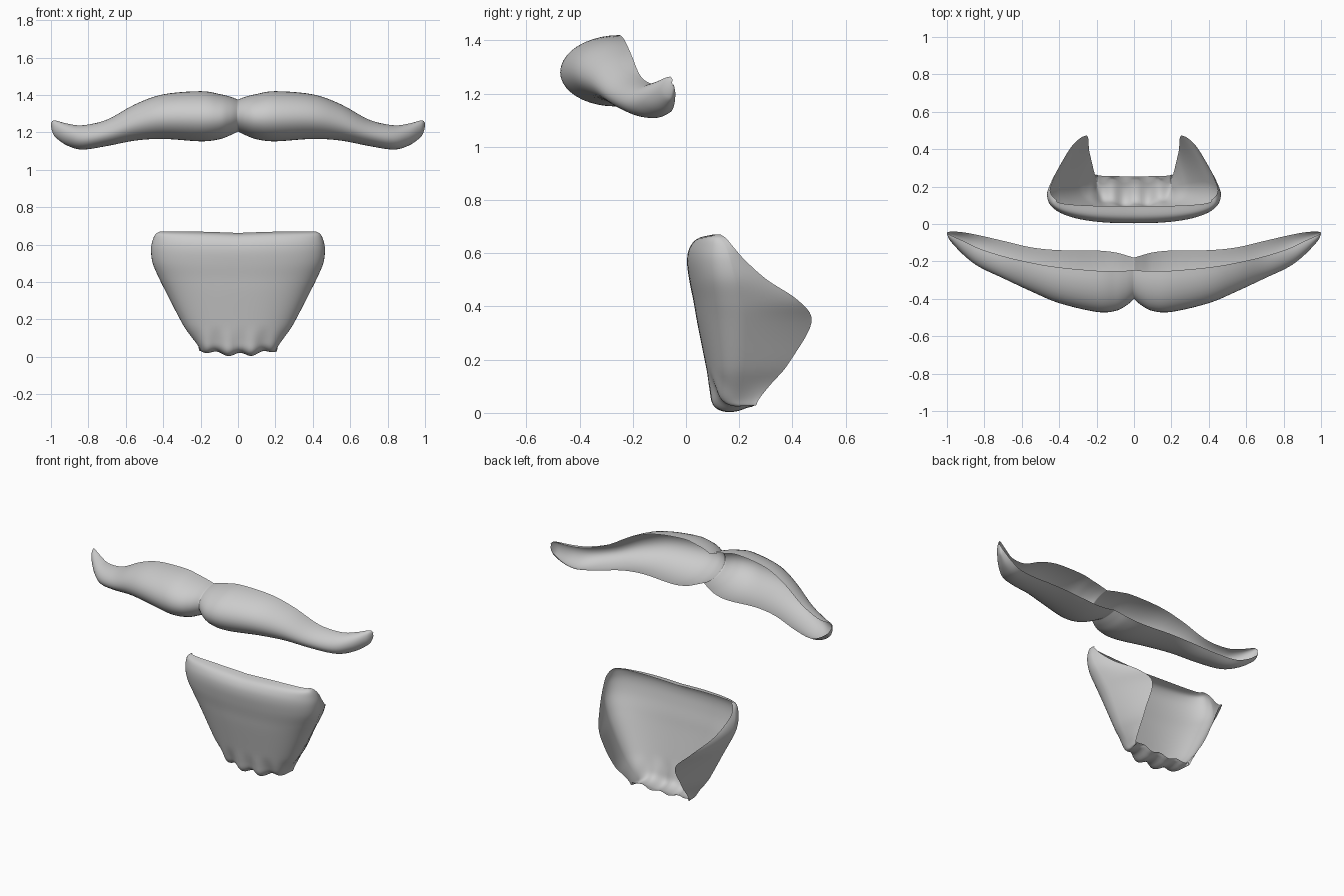
import bpy
import math


def catmull(keys, steps):
    """Smoothly resample rows of numbers."""
    out = []
    n = len(keys)
    for i in range(n - 1):
        a, b, c, d = keys[max(i - 1, 0)], keys[i], keys[i + 1], keys[min(i + 2, n - 1)]
        for s in range(steps):
            t = s / steps
            out.append([0.5 * (2 * q + (r - p) * t + (2 * p - 5 * q + 4 * r - w) * t * t
                               + (3 * q - p - 3 * r + w) * t ** 3)
                        for p, q, r, w in zip(a, b, c, d)])
    out.append(list(keys[-1]))
    return out


def loft(name, rows):
    """Skin equal-length rows of points into a smooth open shell facing the front."""
    m = len(rows[0])
    verts = [p for r in rows for p in r]
    faces = [(i * m + j, i * m + j + 1, (i + 1) * m + j + 1, (i + 1) * m + j)
             for i in range(len(rows) - 1) for j in range(m - 1)]
    mesh = bpy.data.meshes.new(name)
    mesh.from_pydata(verts, [], faces)
    if sum(p.normal.y * p.area for p in mesh.polygons) > 0:
        mesh.flip_normals()
    mesh.polygons.foreach_set("use_smooth", [True] * len(mesh.polygons))
    mesh.update()
    ob = bpy.data.objects.new(name, mesh)
    bpy.context.collection.objects.link(ob)
    return ob


# Moustache stations: x, top z, bottom z, front y, top edge y, back edge y, back edge z
stations = [
    (0.00, 1.375, 1.205, -0.400, -0.245, -0.180, 1.215),
    (0.04, 1.390, 1.185, -0.435, -0.250, -0.168, 1.200),
    (0.10, 1.405, 1.163, -0.465, -0.252, -0.152, 1.180),
    (0.20, 1.420, 1.152, -0.470, -0.250, -0.142, 1.170),
    (0.40, 1.403, 1.165, -0.423, -0.232, -0.140, 1.180),
    (0.55, 1.350, 1.156, -0.360, -0.207, -0.125, 1.170),
    (0.70, 1.268, 1.127, -0.290, -0.172, -0.090, 1.142),
    (0.83, 1.238, 1.108, -0.228, -0.130, -0.060, 1.130),
    (0.91, 1.246, 1.128, -0.167, -0.092, -0.045, 1.155),
    (0.97, 1.262, 1.168, -0.105, -0.065, -0.040, 1.195),
    (0.99, 1.262, 1.195, -0.078, -0.056, -0.042, 1.215),
    (1.00, 1.250, 1.232, -0.052, -0.050, -0.046, 1.235),
]


def moustache_section(x, zt, zb, yf, yt, yb, zk):
    zm = zb + 0.48 * (zt - zb)
    yu = yf + 0.62 * (yb - yf)          # lowest point of the section
    pts = []
    for k in range(11):                 # upper front quarter
        a = math.pi / 2 * k / 10
        pts.append((x, yt + (yf - yt) * math.sin(a), zm + (zt - zm) * math.cos(a)))
    for k in range(1, 11):              # lower front quarter
        a = math.pi / 2 * k / 10
        pts.append((x, yu + (yf - yu) * math.cos(a), zm + (zb - zm) * math.sin(a)))
    for k in range(1, 5):               # underside curling up to the back edge
        t = k / 4
        pts.append((x, yu + (yb - yu) * t, zb + (zk - zb) * t * t))
    return pts


moustache = loft("moustache", [moustache_section(*s) for s in catmull(stations, 5)])
mirror = moustache.modifiers.new("mirror", "MIRROR")
mirror.use_clip = True

# Beard levels: z, front y, half width, y of widest point, back edge x, back edge y
levels = [
    (0.025, 0.255, 0.195, 0.262, 0.200, 0.265),
    (0.004, 0.200, 0.195, 0.235, 0.203, 0.262),
    (0.005, 0.145, 0.200, 0.210, 0.208, 0.265),
    (0.030, 0.108, 0.212, 0.200, 0.212, 0.275),
    (0.090, 0.092, 0.248, 0.200, 0.222, 0.315),
    (0.200, 0.070, 0.310, 0.205, 0.240, 0.395),
    (0.340, 0.042, 0.382, 0.205, 0.252, 0.472),
    (0.420, 0.028, 0.422, 0.195, 0.325, 0.425),
    (0.500, 0.012, 0.456, 0.180, 0.400, 0.305),
    (0.570, 0.004, 0.465, 0.165, 0.435, 0.225),
    (0.620, 0.012, 0.457, 0.150, 0.448, 0.180),
    (0.655, 0.040, 0.440, 0.130, 0.437, 0.150),
    (0.668, 0.095, 0.415, 0.125, 0.415, 0.130),
]


def beard_row(z, yf, w, yc, xb, yb):
    half = []
    for k in range(25):                 # rounded front
        a = math.pi / 2 * k / 24
        half.append((w * math.sin(a) ** 0.8, yc - (yc - yf) * max(math.cos(a), 0) ** 0.8))
    for k in range(1, 13):              # cheek wrapping to the back edge
        t = k / 12
        ym = yc + 0.5 * (yb - yc)
        half.append(((1 - t) ** 2 * w + 2 * t * (1 - t) * (w + 0.3 * (xb - w)) + t * t * xb,
                     (1 - t) ** 2 * yc + 2 * t * (1 - t) * ym + t * t * yb))
    outline = [(-x, y) for x, y in reversed(half[1:])] + half
    row = []
    low = max(0.0, 1 - z / 0.16)        # tufts fade out upwards
    high = max(0.0, (z - 0.5) / 0.17)
    for x, y in outline:
        edge = max(0.0, 1 - (abs(x) / 0.26) ** 4)
        wave = math.cos(2 * math.pi * (x + 0.052) / 0.125) * edge
        dy = -0.011 * wave * low if y < 0.24 else 0
        dz = low * (0.010 * (1 - wave) + 0.022 * min(1, (x / 0.2) ** 2))
        dz += high * (0.008 * math.sin(min(abs(x) / 0.3, 1) * math.pi / 2) - 0.006)
        row.append((x, y + dy, z + dz))
    return row


beard = loft("beard", [beard_row(*s) for s in catmull(levels, 5)])
